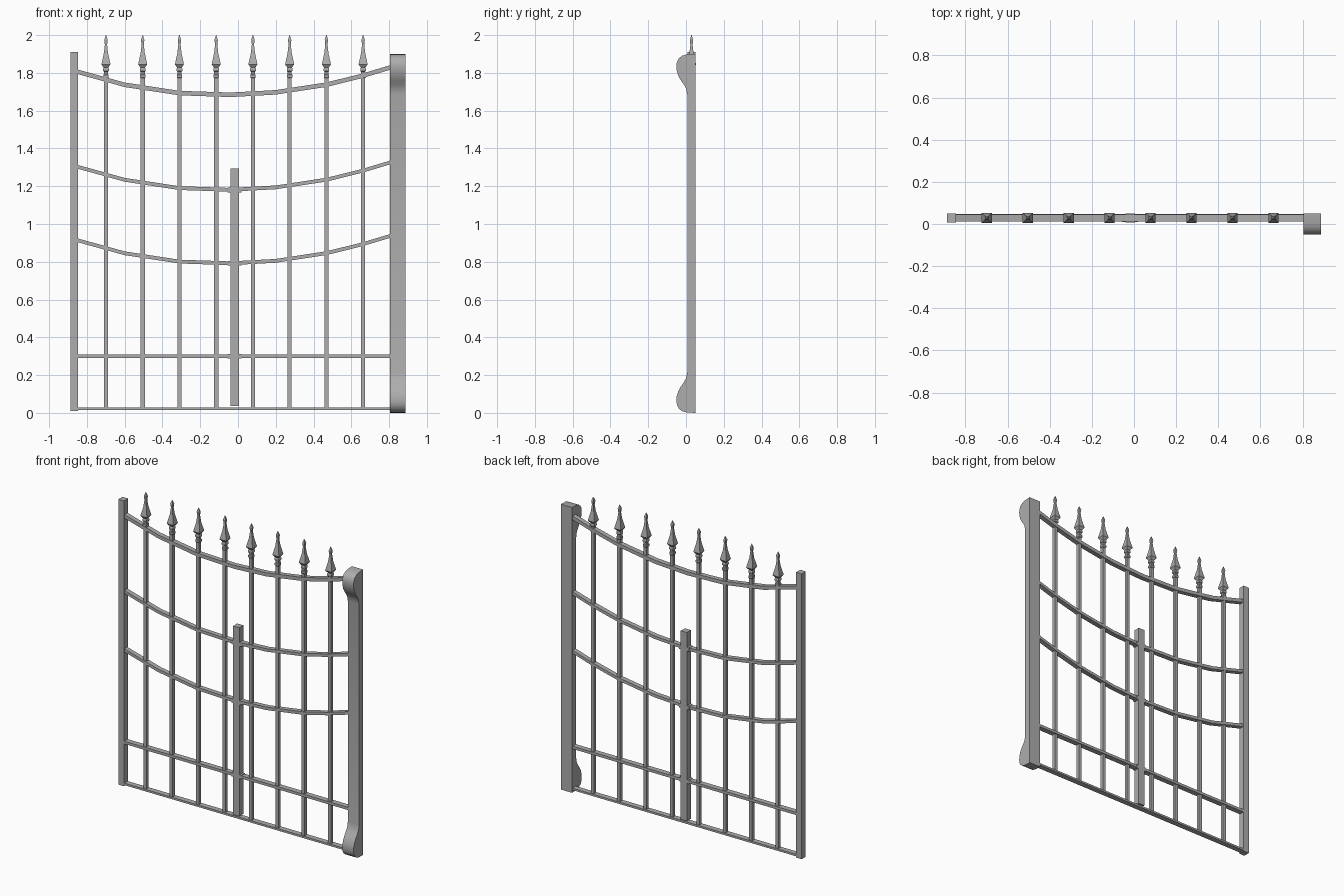
import bpy
import bmesh
from mathutils import Vector

if "Cube" in bpy.data.objects:
    bpy.data.objects.remove(bpy.data.objects["Cube"], do_unlink=True)

iron = bpy.data.materials.new("grey_iron")
iron.use_nodes = True
grey = (0.42, 0.42, 0.42, 1)
iron.diffuse_color = grey
iron.node_tree.nodes["Principled BSDF"].inputs["Base Color"].default_value = grey

Y = 0.029  # depth of the gate's middle plane


def finish(name, bm):
    bmesh.ops.recalc_face_normals(bm, faces=bm.faces)
    mesh = bpy.data.meshes.new(name)
    bm.to_mesh(mesh)
    bm.free()
    mesh.materials.append(iron)
    ob = bpy.data.objects.new(name, mesh)
    bpy.context.collection.objects.link(ob)
    return ob


def loft(name, rings):
    """Skin a list of equal-length point rings and cap both ends."""
    bm = bmesh.new()
    loops = [[bm.verts.new(p) for p in ring] for ring in rings]
    n = len(loops[0])
    for a, b in zip(loops, loops[1:]):
        for i in range(n):
            j = (i + 1) % n
            bm.faces.new((a[i], a[j], b[j], b[i]))
    bm.faces.new(loops[0])
    bm.faces.new(loops[-1])
    return finish(name, bm)


def square(x, z, h):
    return [(x - h, Y - h, z), (x + h, Y - h, z), (x + h, Y + h, z), (x - h, Y + h, z)]


def box(name, x0, x1, z0, z1, depth):
    d = depth / 2
    return loft(name, [[(x, Y - d, z0), (x, Y + d, z0), (x, Y + d, z1), (x, Y - d, z1)]
                       for x in (x0, x1)])


def rail(name, path, thick, depth):
    """Flat bar swept along an x-z path."""
    d, t = depth / 2, thick / 2
    return loft(name, [[(x, Y - d, z - t), (x, Y + d, z - t), (x, Y + d, z + t), (x, Y - d, z + t)]
                       for x, z in path])


# Posts
box("latch_post", -0.887, -0.846, 0.01, 1.91, 0.043)
box("centre_post", -0.041, 0.004, 0.037, 1.293, 0.043)

# Heavy hinge post with a rounded scroll at each end
scroll = [(0.004, 0.002), (-0.02, 0.009), (-0.038, 0.022), (-0.048, 0.042), (-0.051, 0.063),
          (-0.049, 0.088), (-0.041, 0.115), (-0.027, 0.14), (-0.011, 0.162),
          (0.001, 0.185), (0.007, 0.215)]
outline = [(0.051, 0)] + scroll + [(y, 1.9 - z) for y, z in reversed(scroll)] + [(0.051, 1.9)]
hinge = loft("hinge_post", [[(x, y, z) for y, z in outline] for x in (0.804, 0.887)])
bpy.ops.object.select_all(action='DESELECT')
bpy.context.view_layer.objects.active = hinge
hinge.select_set(True)
bpy.ops.object.shade_smooth_by_angle(angle=0.7)

# Sagging rails share one curve
sag = [(-0.85, 1.806), (-0.6, 1.737), (-0.31, 1.693), (-0.04, 1.684),
       (0.2, 1.697), (0.47, 1.738), (0.66, 1.785), (0.81, 1.83)]
for name, drop, thick in (("upper_rail", 0, 0.024), ("middle_rail", 0.503, 0.02),
                          ("lower_rail", 0.892, 0.02)):
    rail(name, [(x, z - drop) for x, z in sag], thick, 0.032)

# Straight rails
rail("kick_rail", [(-0.85, 0.3), (0.81, 0.3)], 0.018, 0.036)
rail("bottom_rail", [(-0.85, 0.023), (0.81, 0.023)], 0.013, 0.036)

# Clips where rails meet the centre post
for i, z in enumerate((0.3, 0.792, 1.181)):
    box(f"rail_clip_{i + 1}", -0.056, 0.018, z - 0.013, z + 0.013, 0.038)

# Pickets with collars and spearheads: (height, half width)
profile = [(0.018, 0.011), (1.772, 0.011), (1.776, 0.014), (1.79, 0.014), (1.794, 0.011),
           (1.806, 0.011), (1.81, 0.015), (1.822, 0.015), (1.828, 0.012), (1.845, 0.024),
           (1.905, 0.011), (1.95, 0.006), (1.975, 0.009), (2.0, 0.001)]
for i in range(8):
    x = -0.699 + i * 0.1945
    loft(f"picket_{i + 1}", [square(x, z, h) for z, h in profile])
